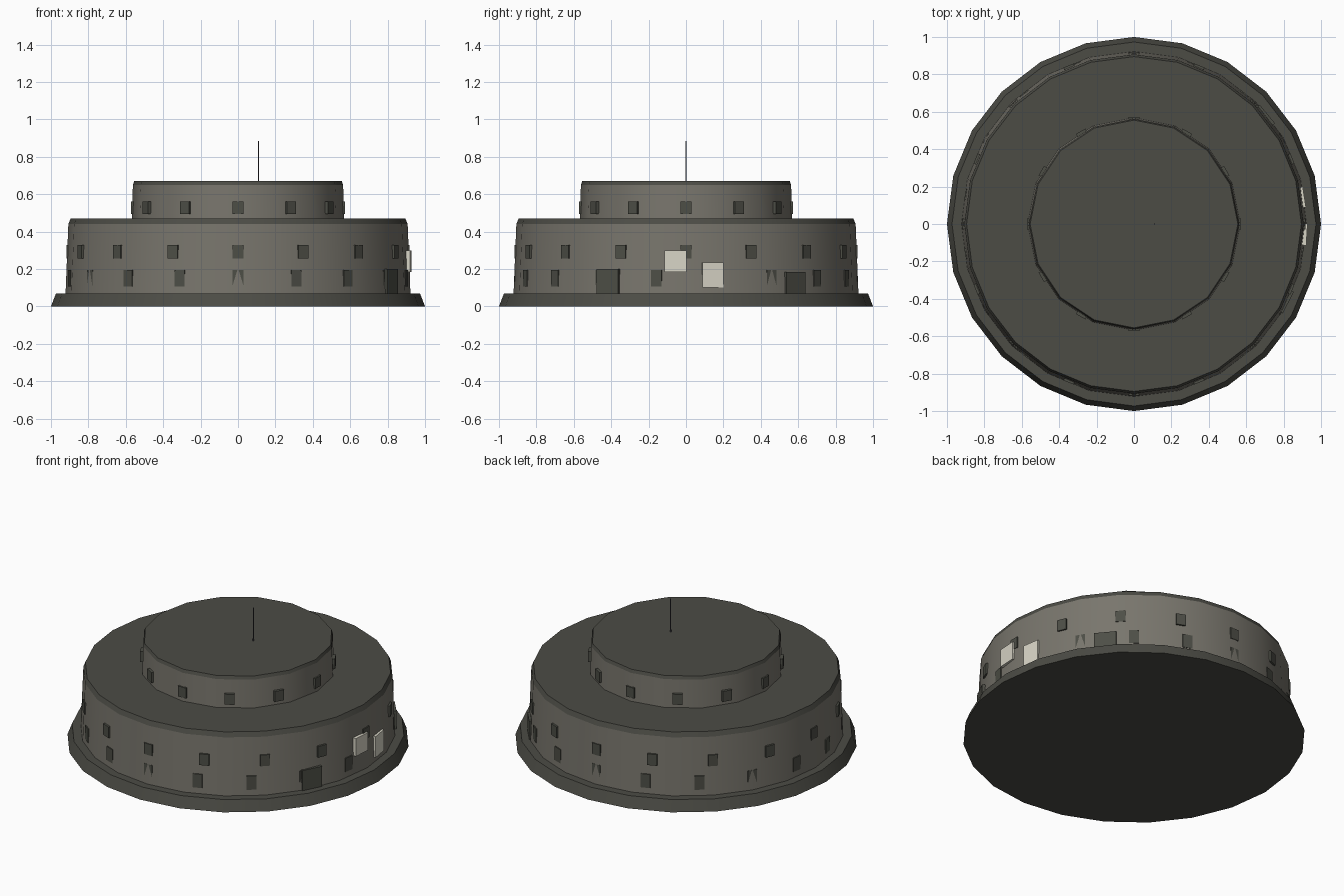
import bpy, bmesh, math
from mathutils import Matrix

if "Cube" in bpy.data.objects:
    bpy.data.objects.remove(bpy.data.objects["Cube"])


def material(name, rgb):
    m = bpy.data.materials.new(name)
    m.diffuse_color = (*rgb, 1)
    m.use_nodes = True
    m.node_tree.nodes["Principled BSDF"].inputs["Base Color"].default_value = m.diffuse_color
    return m


WALL = material("warm grey wall", (0.19, 0.18, 0.152))
DARK = material("dark grey stone", (0.072, 0.072, 0.06))
OPENING = material("dark opening", (0.075, 0.077, 0.062))
PALE = material("pale panel", (0.68, 0.66, 0.56))
METAL = material("mast metal", (0.07, 0.068, 0.085))


def finish(bm, name, mat, smooth=False):
    me = bpy.data.meshes.new(name)
    bmesh.ops.recalc_face_normals(bm, faces=bm.faces)
    bm.to_mesh(me)
    bm.free()
    ob = bpy.data.objects.new(name, me)
    bpy.context.collection.objects.link(ob)
    me.materials.append(mat)
    if smooth:
        bpy.ops.object.select_all(action='DESELECT')
        ob.select_set(True)
        bpy.context.view_layer.objects.active = ob
        bpy.ops.object.shade_smooth_by_angle(angle=math.radians(30))
    return ob


def drum(name, sides, r0, r1, z0, z1, mat):
    """Tapered round storey with a corner facing front."""
    bm = bmesh.new()
    rings = []
    for r, z in ((r0, z0), (r1, z1)):
        rings.append([bm.verts.new((r * math.sin(2 * math.pi * i / sides),
                                    -r * math.cos(2 * math.pi * i / sides), z))
                      for i in range(sides)])
    for i in range(sides):
        j = (i + 1) % sides
        bm.faces.new((rings[0][i], rings[0][j], rings[1][j], rings[1][i]))
    bm.faces.new(rings[0][::-1])
    bm.faces.new(rings[1])
    return finish(bm, name, mat, True)


def wall_boxes(name, angles, dist, width, z0, z1, mat, depth=0.03):
    """Boxes set around the wall; angle 0 is front, 90 is right."""
    bm = bmesh.new()
    for a in angles:
        mtx = (Matrix.Rotation(math.radians(a), 4, 'Z')
               @ Matrix.Translation((0, -dist + depth / 2, (z0 + z1) / 2))
               @ Matrix.Diagonal((width, depth, z1 - z0, 1)))
        bmesh.ops.create_cube(bm, size=1, matrix=mtx)
    return finish(bm, name, mat)


# Storeys and their dark sloping parapets
drum("base_plinth", 24, 1.0, 0.973, 0.0, 0.07, DARK)
drum("lower_wall", 24, 0.922, 0.907, 0.07, 0.44, WALL)
drum("lower_parapet_roof", 24, 0.907, 0.895, 0.44, 0.47, DARK)
drum("upper_wall", 16, 0.568, 0.562, 0.47, 0.65, WALL)
drum("upper_parapet_roof", 16, 0.562, 0.555, 0.65, 0.67, DARK)

# Three rows of windows
wall_boxes("ground_windows", range(0, 360, 20), 0.9165, 0.058, 0.107, 0.195, OPENING)
wall_boxes("middle_windows", [22.5 * i for i in range(16)], 0.9165, 0.058, 0.255, 0.327, OPENING)
wall_boxes("upper_windows", range(0, 360, 30), 0.572, 0.058, 0.495, 0.562, OPENING)

# Doors
wall_boxes("main_door", [63], 0.926, 0.13, 0.07, 0.20, OPENING)
wall_boxes("side_door", [129.5], 0.924, 0.13, 0.07, 0.185, OPENING)

# Pale panels fixed to the right wall
wall_boxes("high_panel", [86.5], 0.926, 0.116, 0.185, 0.30, PALE)
wall_boxes("low_panel", [99], 0.922, 0.112, 0.10, 0.235, PALE)

# Roof mast
bm = bmesh.new()
bmesh.ops.create_cone(bm, cap_ends=True, segments=6, radius1=0.004, radius2=0.003,
                      depth=0.215, matrix=Matrix.Translation((0.11, 0, 0.7775)))
finish(bm, "roof_mast", METAL)
